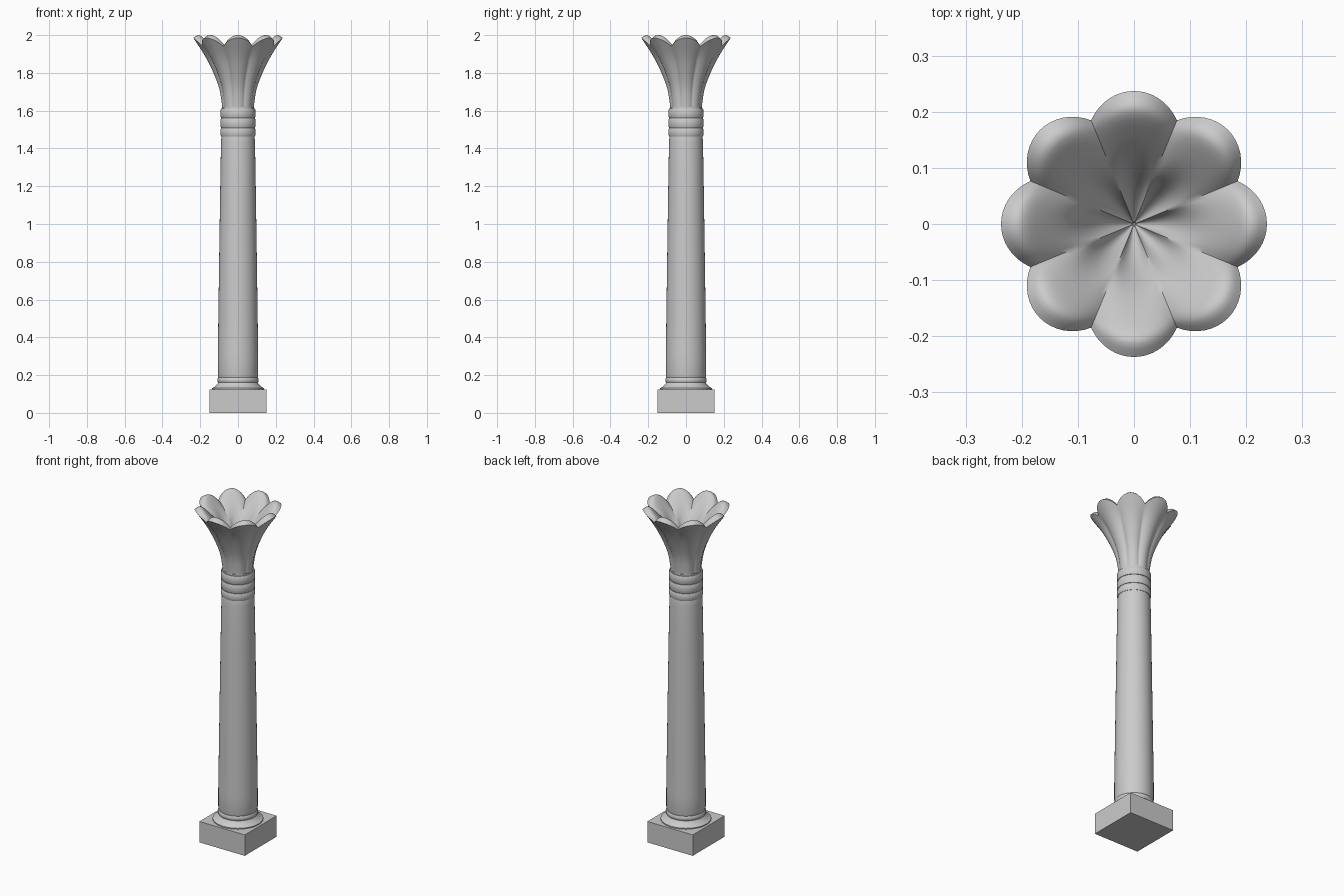
import bpy, math

if "Cube" in bpy.data.objects:
    bpy.data.objects.remove(bpy.data.objects["Cube"])

SEG = 64


def mesh_object(name, verts, faces, angle):
    me = bpy.data.meshes.new(name)
    me.from_pydata(verts, [], faces)
    me.update()
    ob = bpy.data.objects.new(name, me)
    bpy.context.collection.objects.link(ob)
    bpy.ops.object.select_all(action='DESELECT')
    ob.select_set(True)
    bpy.context.view_layer.objects.active = ob
    bpy.ops.object.shade_smooth_by_angle(angle=math.radians(angle))
    return ob


def loft(name, rows, seg, angle, cap_top=True):
    """Skin a stack of closed rings, each a list of seg points."""
    verts = [p for row in rows for p in row]
    faces = []
    for j in range(len(rows) - 1):
        for i in range(seg):
            k = (i + 1) % seg
            faces.append((j * seg + i, j * seg + k, (j + 1) * seg + k, (j + 1) * seg + i))
    faces.append(tuple(reversed(range(seg))))
    if cap_top:
        faces.append(tuple((len(rows) - 1) * seg + i for i in range(seg)))
    return mesh_object(name, verts, faces, angle)


def ring(r, z, seg=SEG):
    return [(r * math.cos(2 * math.pi * i / seg), r * math.sin(2 * math.pi * i / seg), z)
            for i in range(seg)]


def lathe(name, profile):
    return loft(name, [ring(r, z) for r, z in profile], SEG, 40)


def spline(pts, u):
    """Catmull-Rom point on an (r, z) profile, u from 0 to len - 1."""
    i = min(int(u), len(pts) - 2)
    t = u - i
    p = [pts[max(0, min(len(pts) - 1, i + d))] for d in (-1, 0, 1, 2)]
    return tuple(0.5 * (2 * b + (c - a) * t + (2 * a - 5 * b + 4 * c - d) * t * t
                        + (3 * b - a - 3 * c + d) * t ** 3) for a, b, c, d in zip(*p))


# Square plinth
bpy.ops.mesh.primitive_cube_add(size=1, location=(0, 0, 0.0625))
plinth = bpy.context.object
plinth.name = "plinth"
plinth.dimensions = (0.3, 0.3, 0.125)
bpy.ops.object.transform_apply(location=False, rotation=False, scale=True)

# Flared foot, bead and tapering shaft
lathe("shaft", [(0.137, 0.12), (0.137, 0.131), (0.122, 0.14), (0.11, 0.152), (0.105, 0.16),
                (0.108, 0.166), (0.109, 0.174), (0.107, 0.182), (0.104, 0.187),
                (0.107, 0.2), (0.107, 0.3), (0.1, 0.8), (0.094, 1.2),
                (0.09, 1.43), (0.088, 1.462), (0.086, 1.47), (0.084, 1.62)])

# Three neck bands
for n, (lo, hi) in enumerate([(1.464, 1.507), (1.509, 1.56), (1.562, 1.612)]):
    lathe("neck_band_%d" % (n + 1),
          [(0.08, lo), (0.089, lo), (0.092, lo + 0.006), (0.093, (lo + hi) / 2),
           (0.092, hi - 0.006), (0.089, hi), (0.08, hi)])

# Eight-petal capital: blend of a petal-centre profile and a valley profile
PETALS, PER = 8, 16
outer_mid = [(0.082, 1.59), (0.086, 1.64), (0.1, 1.72), (0.13, 1.80), (0.175, 1.89), (0.237, 1.985)]
outer_val = [(0.078, 1.59), (0.08, 1.64), (0.091, 1.72), (0.117, 1.80), (0.153, 1.875), (0.2, 1.94)]
inner_mid = [(0.237, 1.985), (0.205, 2.0), (0.165, 1.965), (0.115, 1.90), (0.06, 1.80), (0.002, 1.73)]
inner_val = [(0.2, 1.94), (0.182, 1.945), (0.148, 1.925), (0.095, 1.875), (0.045, 1.80), (0.002, 1.73)]


def petal_ring(mid, val, u):
    (rm, zm), (rv, zv) = spline(mid, u), spline(val, u)
    row = []
    for i in range(PETALS * PER):
        a = 2 * math.pi * i / (PETALS * PER)
        phi = ((i + PER // 2) % PER) / (PER / 2) - 1
        f = phi * phi
        r, z = rm + (rv - rm) * f, zm + (zv - zm) * f
        row.append((r * math.cos(a), r * math.sin(a), z))
    return row


STEPS = 4
rows = [petal_ring(outer_mid, outer_val, k / STEPS) for k in range(5 * STEPS + 1)]
rows += [petal_ring(inner_mid, inner_val, k / STEPS) for k in range(1, 5 * STEPS + 1)]
loft("petal_capital", rows, PETALS * PER, 50)
